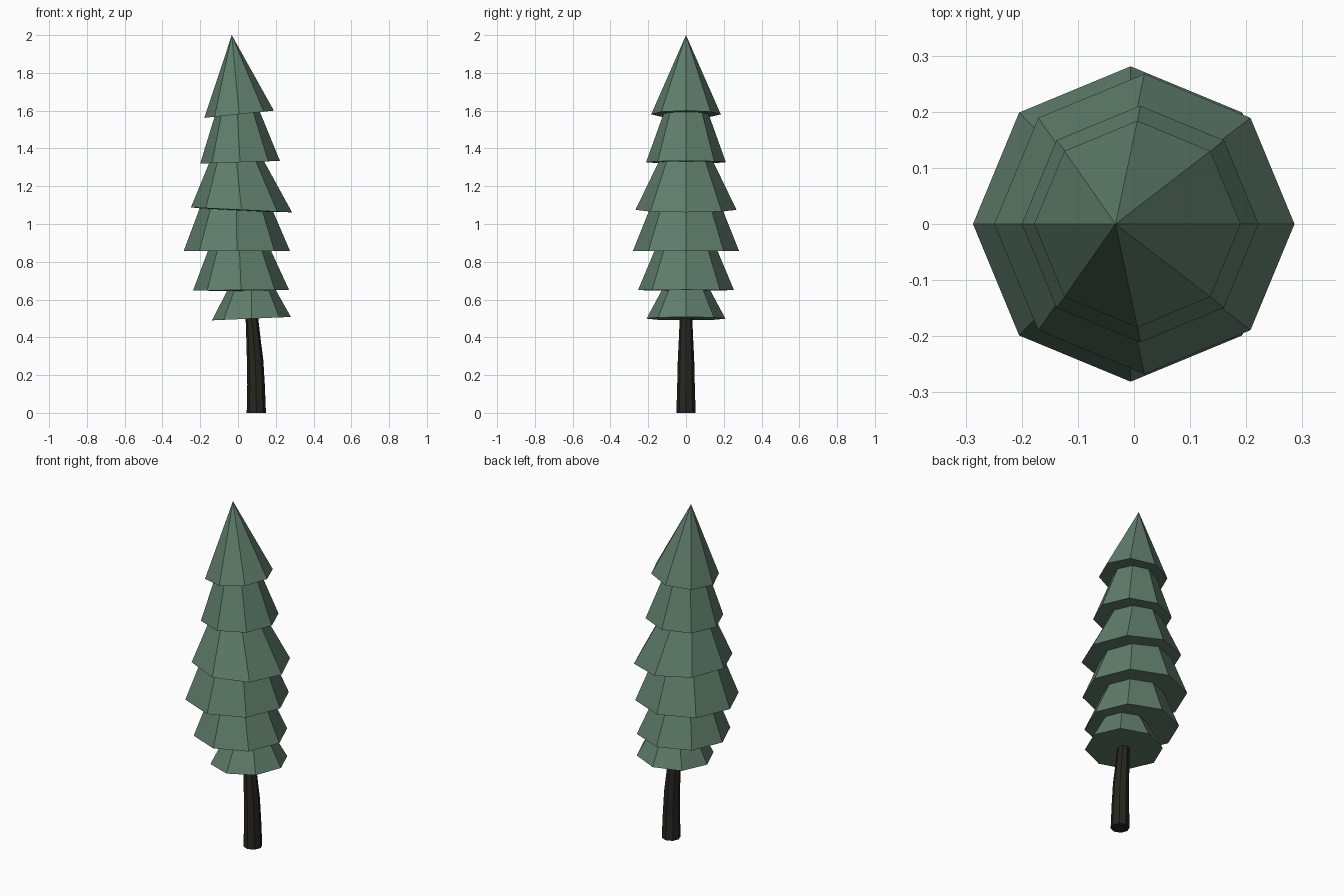
import bpy, bmesh
from math import cos, sin, pi

if "Cube" in bpy.data.objects:
    bpy.data.objects.remove(bpy.data.objects["Cube"])

def material(name, rgb):
    m = bpy.data.materials.new(name)
    m.diffuse_color = (*rgb, 1)
    m.use_nodes = True
    m.node_tree.nodes["Principled BSDF"].inputs["Base Color"].default_value = m.diffuse_color
    return m

def loft(name, rings, mat, sides=8, tip=None):
    """Skin rings given as (left x, left z, right x, right z)."""
    bm = bmesh.new()
    loops = []
    for xl, zl, xr, zr in rings:
        cx, cz, r, dz = (xl + xr) / 2, (zl + zr) / 2, (xr - xl) / 2, (zr - zl) / 2
        loops.append([bm.verts.new((cx + r * cos(a), r * sin(a), cz + dz * cos(a)))
                      for a in (2 * pi * i / sides for i in range(sides))])
    bm.faces.new(loops[0])
    for lo, hi in zip(loops, loops[1:]):
        for i in range(sides):
            j = (i + 1) % sides
            bm.faces.new((lo[i], lo[j], hi[j], hi[i]))
    if tip:
        t = bm.verts.new(tip)
        for i in range(sides):
            bm.faces.new((loops[-1][i], loops[-1][(i + 1) % sides], t))
    else:
        bm.faces.new(loops[-1])
    bmesh.ops.recalc_face_normals(bm, faces=bm.faces)
    me = bpy.data.meshes.new(name)
    bm.to_mesh(me)
    bm.free()
    me.materials.append(mat)
    ob = bpy.data.objects.new(name, me)
    bpy.context.collection.objects.link(ob)
    return ob

green = material("needles", (0.115, 0.205, 0.148))
brown = material("bark", (0.022, 0.019, 0.014))

# Foliage: each tier flares at its base and narrows under the next one
loft("foliage", [
    (-0.138, 0.49, 0.280, 0.508), (-0.058, 0.645, 0.200, 0.65),
    (-0.238, 0.648, 0.270, 0.652), (-0.159, 0.858, 0.175, 0.858),
    (-0.287, 0.858, 0.275, 0.858), (-0.203, 1.083, 0.187, 1.063),
    (-0.249, 1.088, 0.286, 1.062), (-0.153, 1.322, 0.138, 1.332),
    (-0.200, 1.320, 0.222, 1.334), (-0.123, 1.572, 0.116, 1.594),
    (-0.178, 1.562, 0.190, 1.600),
], green, tip=(-0.033, 0, 2.0))

# Trunk: tapered and bent towards the left
loft("trunk", [
    (0.046, 0, 0.148, 0), (0.049, 0.15, 0.142, 0.15), (0.047, 0.28, 0.134, 0.28),
    (0.044, 0.39, 0.120, 0.39), (0.040, 0.51, 0.106, 0.51),
], brown)
